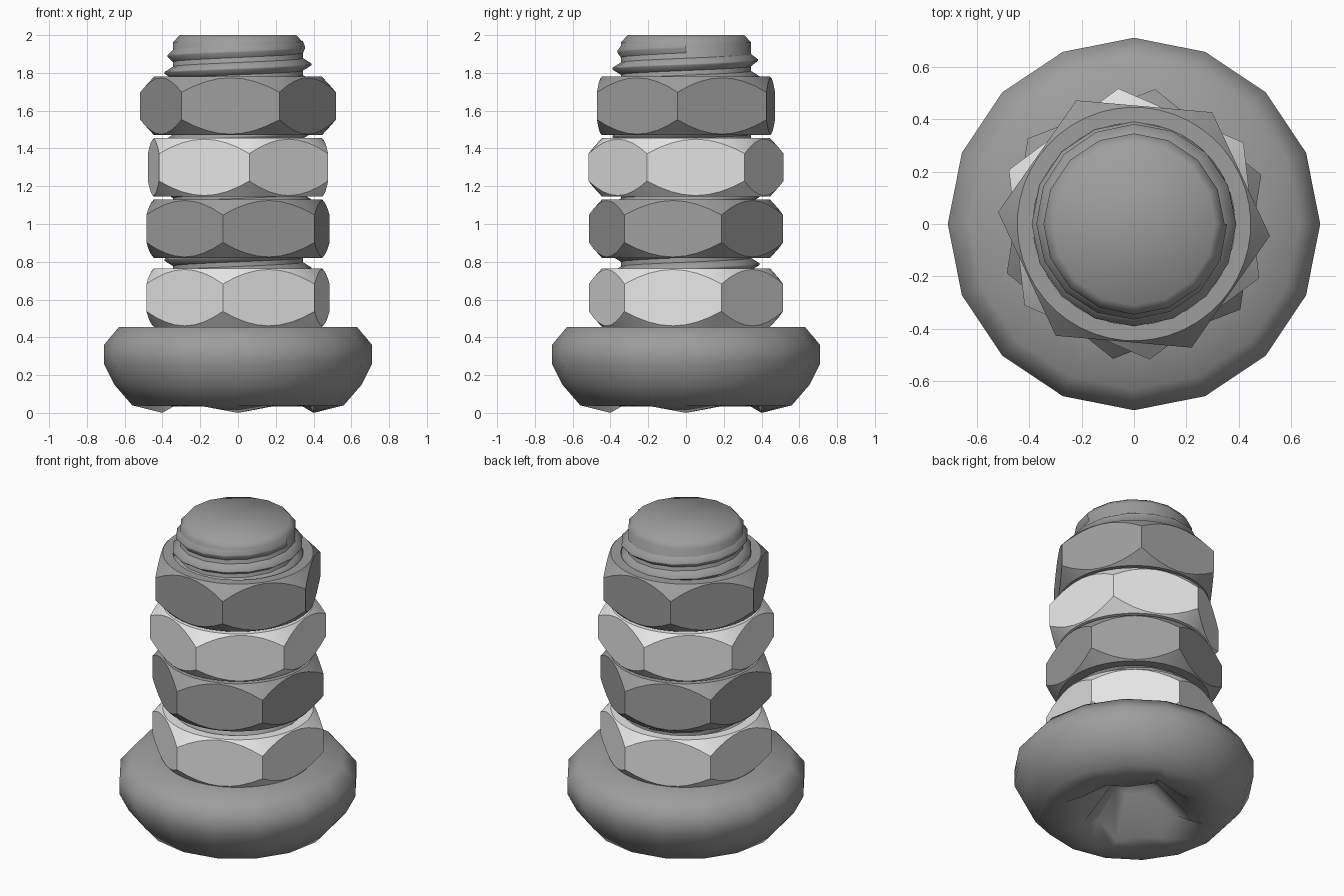
import bpy, bmesh
from math import sin, cos, pi, radians

cube = bpy.data.objects.get("Cube")
if cube:
    bpy.data.objects.remove(cube, do_unlink=True)

SEG = 16


def material(name, value):
    m = bpy.data.materials.new(name)
    m.use_nodes = True
    colour = (value, value, value, 1)
    m.diffuse_color = colour
    m.node_tree.nodes["Principled BSDF"].inputs["Base Color"].default_value = colour
    return m


dark = material("dark grey metal", 0.34)
light = material("light grey metal", 0.8)


def polar(r, a, z):
    return (r * cos(a), r * sin(a), z)


def skin(name, rings, mat, around=True, close=False, cap_ends=(False, False), angle=None):
    """Join rows of points with quads into one smooth object."""
    bm = bmesh.new()
    rows = [[bm.verts.new(p) for p in ring] for ring in rings]
    pairs = list(zip(rows, rows[1:]))
    if close:
        pairs.append((rows[-1], rows[0]))
    n = len(rows[0])
    for a, b in pairs:
        for i in range(n if around else n - 1):
            j = (i + 1) % n
            bm.faces.new((a[i], a[j], b[j], b[i]))
    for cap, row in zip(cap_ends, (rows[0], rows[-1])):
        if cap:
            bm.faces.new(row)
    bmesh.ops.remove_doubles(bm, verts=bm.verts, dist=1e-5)
    bmesh.ops.recalc_face_normals(bm, faces=bm.faces)
    for f in bm.faces:
        f.smooth = True
    me = bpy.data.meshes.new(name)
    bm.to_mesh(me)
    bm.free()
    me.materials.append(mat)
    ob = bpy.data.objects.new(name, me)
    bpy.context.collection.objects.link(ob)
    if angle:
        bpy.ops.object.select_all(action='DESELECT')
        ob.select_set(True)
        bpy.context.view_layer.objects.active = ob
        bpy.ops.object.shade_smooth_by_angle(angle=radians(angle))
    return ob


def circle(r, z):
    return [polar(r, 2 * pi * i / SEG, z) for i in range(SEG)]


# Rounded head, with a cross recess underneath
outer = [(0.34, 0.455), (0.63, 0.455), (0.71, 0.36), (0.71, 0.26), (0.655, 0.15), (0.56, 0.04)]
arm = [(0.40, 0.0), (0.33, 0.14), (0.17, 0.28), (0, 0.31)]
arm_edge = [(0.43, 0.035), (0.35, 0.045), (0.16, 0.26), (0, 0.31)]
wedge = [(0.42, 0.035), (0.30, 0.045), (0.13, 0.24), (0, 0.31)]
recess = [arm, arm_edge, wedge, arm_edge]
head_rings = [circle(r, z) for r, z in outer]
for k in range(len(arm)):
    head_rings.append([polar(recess[i % 4][k][0], 2 * pi * i / SEG, recess[i % 4][k][1])
                       for i in range(SEG)])
skin("bolt_head", head_rings, dark)

# Shaft core with a bevelled tip
shaft = [(0.345, 0.44), (0.345, 1.2), (0.345, 1.96), (0.31, 2.0)]
skin("bolt_shaft", [circle(r, z) for r, z in shaft], dark, cap_ends=(False, True))

# Helical thread ridge, fading out at the tip
PITCH, TURNS = 0.09, 16
steps = SEG * TURNS
thread = []
for s in range(steps + 1):
    a = 2 * pi * s / SEG
    z = 0.495 + PITCH * s / SEG
    fade = max(0, (s - steps + SEG) / SEG)
    crest = 0.39 - 0.035 * fade
    thread.append([polar(0.343, a, z - 0.034), polar(crest, a, z - 0.004),
                   polar(crest, a, z + 0.004), polar(0.343, a, z + 0.034)])
skin("bolt_thread", thread, dark, around=False)


# Hexagonal nuts with conical chamfers
def nut(name, z0, turn, mat):
    radius, bore, rim, half, per_side = 0.52, 0.385, 0.445, 0.155, 8
    count = 6 * per_side
    mid = z0 + half
    angles = [radians(turn) + 2 * pi * i / count for i in range(count)]
    hexr = []
    corners = [polar(radius, radians(turn + 60 * k), 0) for k in range(7)]
    for i in range(count):
        (ax, ay, _), (bx, by, _) = corners[i // per_side], corners[i // per_side + 1]
        t = (i % per_side) / per_side
        hexr.append((ax + (bx - ax) * t, ay + (by - ay) * t))

    def ring(r, z):
        return [polar(r, a, z) for a in angles]

    def hex_ring(side):
        return [(x, y, mid + side * (half - ((x * x + y * y) ** 0.5 - rim) * 1.1))
                for x, y in hexr]

    rings = [ring(bore, mid + half), ring(rim, mid + half), hex_ring(1),
             hex_ring(-1), ring(rim, mid - half), ring(bore, mid - half)]
    skin(name, rings, mat, close=True, angle=25)


nut("nut_bottom", 0.455, 21.15, light)
nut("nut_lower_middle", 0.82, 21.15, dark)
nut("nut_upper_middle", 1.145, 36.6, light)
nut("nut_top", 1.47, -5, dark)
